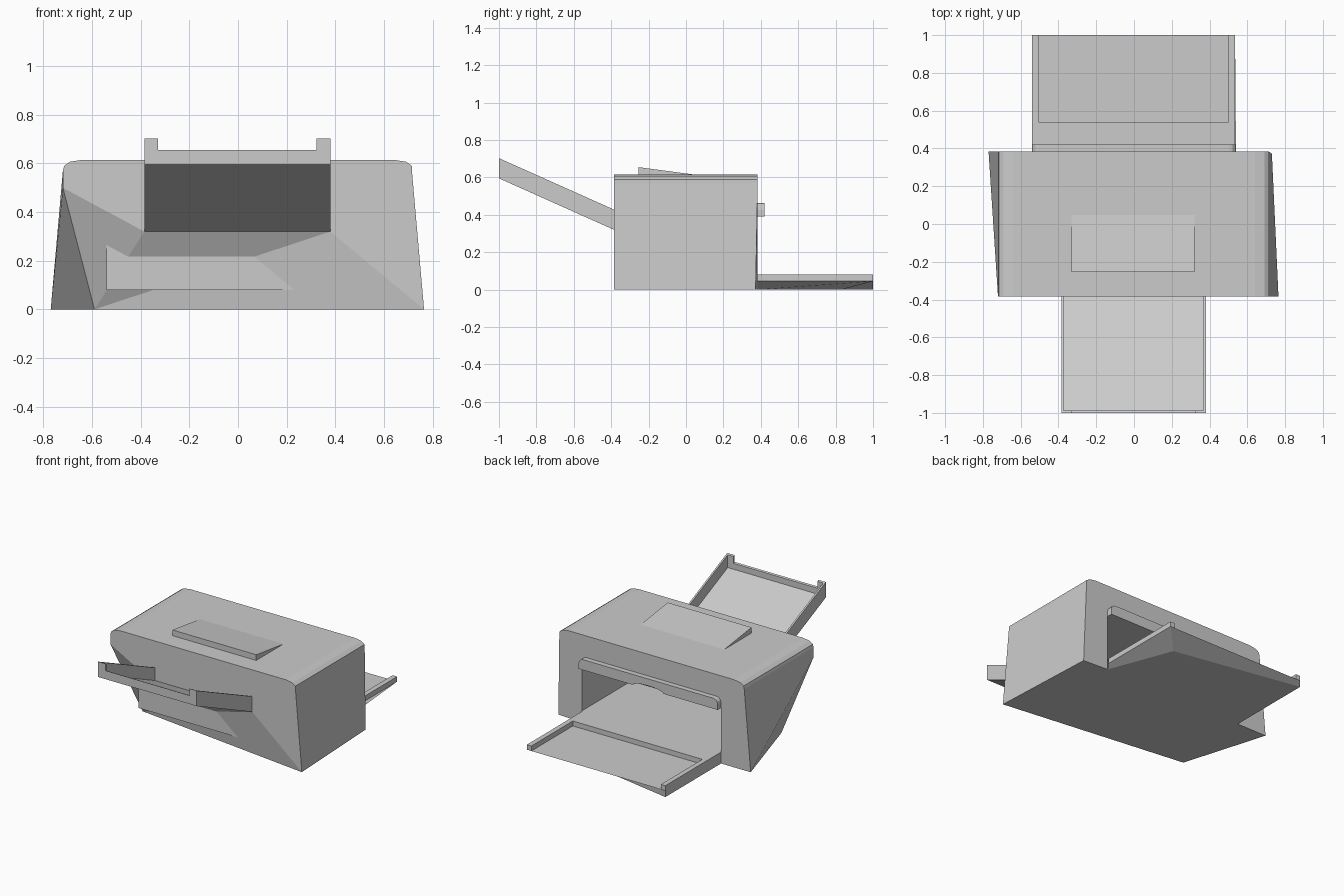
import bpy, bmesh, math

if "Cube" in bpy.data.objects:
    bpy.data.objects.remove(bpy.data.objects["Cube"])


def mesh_object(name, verts, faces):
    me = bpy.data.meshes.new(name)
    me.from_pydata(verts, [], faces)
    bm = bmesh.new()
    bm.from_mesh(me)
    bmesh.ops.recalc_face_normals(bm, faces=bm.faces)
    bm.to_mesh(me)
    bm.free()
    ob = bpy.data.objects.new(name, me)
    bpy.context.collection.objects.link(ob)
    return ob


BOX = [(0, 2, 3, 1), (4, 5, 7, 6), (0, 1, 5, 4),
       (2, 6, 7, 3), (0, 4, 6, 2), (1, 3, 7, 5)]


def box(name, xs, ys, zs, lift=lambda y: 0):
    """Box between the given limits; lift(y) shears it upwards."""
    verts = [(x, y, z + lift(y)) for z in zs for y in ys for x in xs]
    return mesh_object(name, verts, BOX)


def prism(name, outline, y0, y1):
    """Extrude an x-z outline along y."""
    n = len(outline)
    verts = [(x, y, z) for y in (y0, y1) for x, z in outline]
    faces = [tuple(range(n)), tuple(range(n, 2 * n))]
    faces += [(i, (i + 1) % n, n + (i + 1) % n, n + i) for i in range(n)]
    return mesh_object(name, verts, faces)


# Housing: rounded top profile, pinched lower front, notch for the paper exit
F, B = -0.385, 0.383
top = [(-.72, .57), (-.715, .59), (-.69, .607), (-.64, .615),
       (.64, .615), (.69, .607), (.715, .59), (.715, .57)]
n = len(top)
verts = [(x, F, z) for x, z in top] + [(x, B, z) for x, z in top]
verts += [(-.72, F, .5), (-.59, -.215, 0), (.765, F, 0), (-.385, F, .32),
          (.38, F, .32), (-.77, B, 0), (.73, .372, 0),
          (-.54, B, 0), (-.54, B, .39), (.54, B, .39), (.54, B, 0)]
e, c, b, d, a, g, h, n0, n1, n2, n3 = range(2 * n, 2 * n + 11)
faces = [(i, i + 1, n + i + 1, n + i) for i in range(n - 1)]
faces += [
    (e, *range(n), b, a, d),                       # front
    (d, a, c), (a, b, c), (e, d, c),               # pinched lower front
    (e, c, g), (0, e, g, n),                       # left side
    (n - 1, b, h, 2 * n - 1),                      # right side
    (g, *range(n, 2 * n), h, n3, n2, n1, n0),      # back, around the notch
    (c, b, h, n3, n0, g),                          # underside
]
mesh_object("housing", verts, faces)

# Paper exit cavity, open at the back
cavity = [(x, y, z) for z in (.08, .39) for y in (-.33, B) for x in (-.54, .54)]
mesh_object("exit_cavity", cavity, [f for f in BOX if f != (2, 6, 7, 3)])

# Raised wedge on the lid
prism_pts = [(-.33, .07, .612), (.32, .07, .612), (-.33, -.255, .612),
             (.32, -.255, .612), (-.33, -.255, .655), (.32, -.255, .655)]
mesh_object("lid_wedge", prism_pts,
            [(0, 1, 3, 2), (2, 3, 5, 4), (0, 4, 5, 1), (0, 2, 4), (1, 5, 3)])

# Bar over the paper exit: rounded upper corners, shallow finger notch below
bar = [(-.54, .39)]
bar += [(.12 * math.cos(t), .39 + .025 * math.sin(t))
        for t in [math.pi * (1 - i / 8) for i in range(9)]]
bar += [(.54, .39)]
for sx, start in ((1, 0), (-1, 90)):
    for k in range(4):
        t = math.radians(start + 30 * k)
        bar.append((sx * .505 + .035 * math.cos(t), .428 + .035 * math.sin(t)))
prism("exit_bar", bar, B - .005, .42)

# Sloping input tray
rise = lambda y: (F - y) * .275 / .615
X0, X1, END, T = -.385, .38, -1.0, .012
box("input_tray_floor", (X0, X1), (END, F), (.32, .338), rise)
box("input_tray_lip", (X0, X1), (END, END + T), (.32, .38), rise)
for side, x, s in (("left", X0, 1), ("right", X1, -1)):
    box(f"input_tray_wall_{side}", sorted((x, x + s * T)), (END, F), (.32, .428), rise)
    box(f"input_tray_hook_{side}", sorted((x, x + s * .057)),
        (END, END + T), (.32, .428), rise)

# Output tray: base with a chamfered far corner, then the raised rim
Y0, Z = B, .045
base = [(-.54, Y0, 0), (.54, Y0, 0), (.37, .83, 0), (-.54, 1, 0),
        (-.54, Y0, Z), (.535, Y0, Z), (.535, 1, Z), (-.54, 1, Z)]
mesh_object("output_tray_base", base,
            [(0, 1, 2, 3), (4, 5, 6, 7), (0, 1, 5, 4),
             (1, 2, 6, 5), (2, 3, 7, 6), (3, 0, 4, 7)])
box("output_tray_platform", (-.54, .535), (Y0, .54), (Z, .08))
box("output_tray_rim_left", (-.54, -.505), (.54, 1), (Z, .08))
box("output_tray_rim_right", (.5, .535), (.54, 1), (Z, .08))
